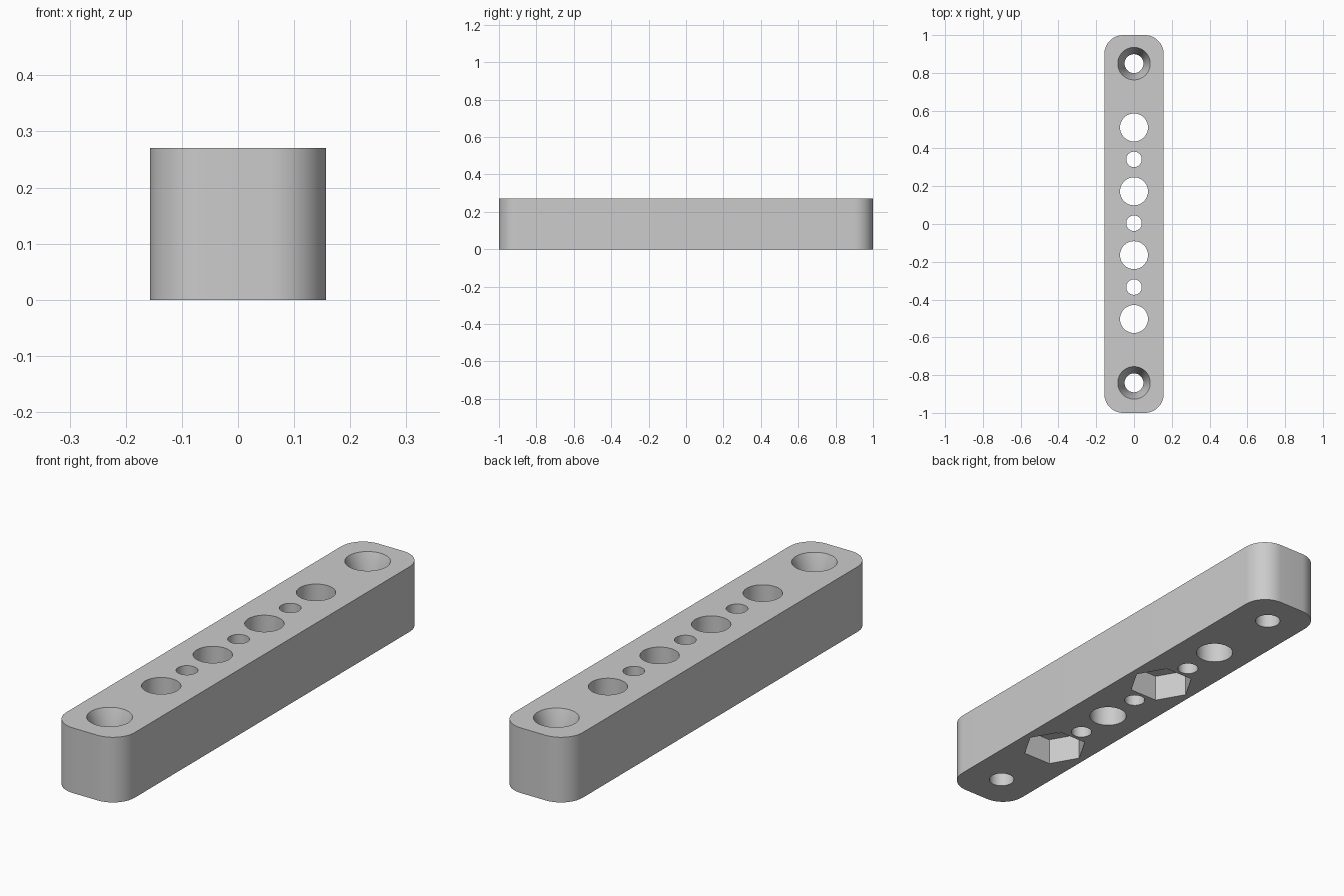
import bpy, bmesh, math
from mathutils import Matrix, Vector

cube = bpy.data.objects.get("Cube")
if cube:
    bpy.data.objects.remove(cube, do_unlink=True)

HEIGHT, HALF_W, CORNER = 0.27, 0.157, 0.1
PITCH, SHIFT = 0.169, 0.004      # hole spacing and offset along the bar

grey = bpy.data.materials.new("plain_grey")
grey.use_nodes = True
colour = (0.6, 0.6, 0.6, 1)
grey.diffuse_color = colour
grey.node_tree.nodes["Principled BSDF"].inputs["Base Color"].default_value = colour


def make_object(name, bm):
    bmesh.ops.recalc_face_normals(bm, faces=bm.faces)
    mesh = bpy.data.meshes.new(name)
    bm.to_mesh(mesh)
    bm.free()
    mesh.materials.append(grey)
    obj = bpy.data.objects.new(name, mesh)
    bpy.context.collection.objects.link(obj)
    return obj


def add_plug(bm, y, z0, z1, r0, r1, sides=64):
    """Add a round, conical or hexagonal plug between two heights."""
    bmesh.ops.create_cone(
        bm, cap_ends=True, segments=sides, radius1=r0, radius2=r1, depth=z1 - z0,
        matrix=Matrix.Translation((0, y + SHIFT, (z0 + z1) / 2))
        @ Matrix.Rotation(math.pi / 2, 4, "Z"))


# Bar: block with rounded upright corners
bm = bmesh.new()
bmesh.ops.create_cube(bm, size=1)
bmesh.ops.scale(bm, vec=Vector((2 * HALF_W, 2, HEIGHT)), verts=bm.verts)
bmesh.ops.translate(bm, vec=Vector((0, 0, HEIGHT / 2)), verts=bm.verts)
upright = [e for e in bm.edges if abs(e.verts[0].co.z - e.verts[1].co.z) > 0.1]
bmesh.ops.bevel(bm, geom=upright, offset=CORNER, segments=14, profile=0.5,
                affect="EDGES")
bar = make_object("drilled_bar", bm)

# Through holes: alternating wide and narrow, plus a screw hole at each end
holes = bmesh.new()
for i in range(-3, 4):
    r = 0.074 if i % 2 else 0.041
    add_plug(holes, i * PITCH, -0.1, HEIGHT + 0.1, r, r)
for i in (-5, 5):
    add_plug(holes, i * PITCH, -0.1, HEIGHT + 0.1, 0.05, 0.05)

# Countersinks at the top of the screw holes (cone continued above the bar)
sinks = bmesh.new()
for i in (-5, 5):
    add_plug(sinks, i * PITCH, HEIGHT - 0.1, HEIGHT + 0.1, 0.05, 0.122)

# Hexagonal nut pockets underneath two of the wide holes
pockets = bmesh.new()
for i in (-3, 1):
    add_plug(pockets, i * PITCH, -0.1, 0.112, 0.13, 0.13, sides=6)

cutters = [make_object("hole_cutter", holes), make_object("countersink_cutter", sinks),
           make_object("nut_pocket_cutter", pockets)]
for cutter in cutters:
    cutter.hide_render = True
    cut = bar.modifiers.new(cutter.name, "BOOLEAN")
    cut.operation = "DIFFERENCE"
    cut.solver = "EXACT"
    cut.object = cutter

# Bake the cuts and drop the cutters
bpy.context.view_layer.update()
depsgraph = bpy.context.evaluated_depsgraph_get()
baked = bpy.data.meshes.new_from_object(bar.evaluated_get(depsgraph))
bar.modifiers.clear()
bar.data = baked
baked.materials.clear()
baked.materials.append(grey)
for cutter in cutters:
    bpy.data.objects.remove(cutter, do_unlink=True)

bpy.ops.object.select_all(action="DESELECT")
bar.select_set(True)
bpy.context.view_layer.objects.active = bar
bpy.ops.object.shade_smooth_by_angle(angle=math.radians(30))
